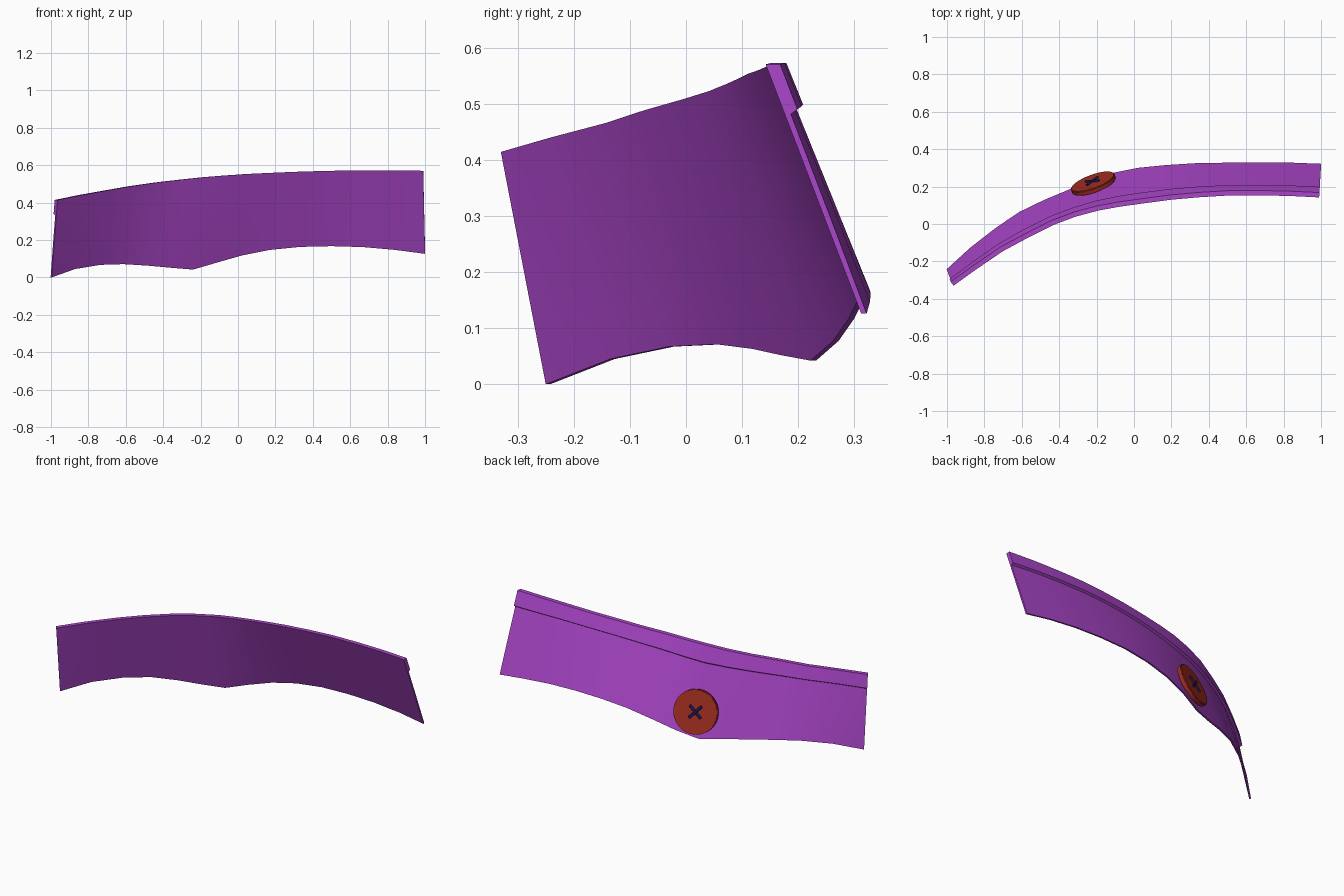
import bpy, bmesh, math
from mathutils import Vector, Matrix

if "Cube" in bpy.data.objects:
    bpy.data.objects.remove(bpy.data.objects["Cube"])


def material(name, rgb):
    m = bpy.data.materials.new(name)
    m.diffuse_color = (*rgb, 1)
    m.use_nodes = True
    m.node_tree.nodes["Principled BSDF"].inputs["Base Color"].default_value = m.diffuse_color
    return m


def finish(bm, name, mat, angle=30):
    bmesh.ops.recalc_face_normals(bm, faces=bm.faces)
    me = bpy.data.meshes.new(name)
    bm.to_mesh(me)
    bm.free()
    me.materials.append(mat)
    me.shade_smooth()
    me.set_sharp_from_angle(angle=math.radians(angle))
    ob = bpy.data.objects.new(name, me)
    bpy.context.collection.objects.link(ob)
    return ob


purple = material("purple", (0.40, 0.06, 0.58))
red = material("red", (0.34, 0.025, 0.015))
navy = material("navy", (0.01, 0.008, 0.10))

# Curved strip: top and bottom edge of the front face, left to right
columns = [
    ((-.965, -.330, .414), (-.996, -.250, .000)),
    ((-.840, -.240, .440), (-.870, -.135, .045)),
    ((-.700, -.145, .465), (-.735, -.030, .067)),
    ((-.570, -.075, .488), (-.610, .055, .071)),
    ((-.430, -.005, .508), (-.480, .118, .063)),
    ((-.310, .040, .522), (-.360, .168, .052)),
    ((-.190, .072, .535), (-.240, .222, .042)),
    ((-.080, .092, .544), (-.120, .262, .077)),
    ((.050, .110, .553), (.020, .290, .117)),
    ((.200, .130, .560), (.170, .305, .147)),
    ((.350, .143, .566), (.330, .315, .163)),
    ((.500, .152, .570), (.500, .318, .167)),
    ((.670, .153, .572), (.670, .319, .162)),
    ((.830, .150, .572), (.840, .318, .147)),
    ((.990, .142, .570), (1.00, .312, .126)),
]
# Cross-section: (fraction down the strip, distance behind the front face),
# thick band along the top edge, thin panel below
section = [(0, 0), (0, .026), (.18, .026), (.20, .011), (.6, .011), (1, .01), (1, 0), (.6, 0)]

bm = bmesh.new()
rings = []
for i, (t, b) in enumerate(columns):
    t, b = Vector(t), Vector(b)
    a = Vector(columns[max(i - 1, 0)][0])
    c = Vector(columns[min(i + 1, len(columns) - 1)][0])
    n = Vector((a.y - c.y, c.x - a.x, 0)).normalized()
    rings.append([bm.verts.new(t.lerp(b, f) + n * d) for f, d in section])
k = len(section)
for r, s in zip(rings, rings[1:]):
    for j in range(k):
        bm.faces.new((r[j], s[j], s[(j + 1) % k], r[(j + 1) % k]))
bm.faces.new(rings[0])
bm.faces.new(rings[-1])
finish(bm, "banded_strip", purple, 35)

# Button on the back face
normal = Vector((-.33, .90, .30)).normalized()
frame = Matrix.Translation((-.217, .216, .19)) @ normal.to_track_quat('Z', 'Y').to_matrix().to_4x4()
bm = bmesh.new()
bmesh.ops.create_cone(bm, cap_ends=True, segments=32, radius1=.124, radius2=.124, depth=.026)
rim = [e for e in bm.edges if abs(e.verts[0].co.z - e.verts[1].co.z) < 1e-5]
bmesh.ops.bevel(bm, geom=rim, offset=.004, segments=2, affect='EDGES')
finish(bm, "button", red).matrix_world = frame

# Crossed stitches and the stem that holds the button to the strip
bm = bmesh.new()
for ang in (45, -45):
    rot = Matrix.Rotation(math.radians(ang), 4, 'Z') @ Matrix.Rotation(math.radians(90), 4, 'Y')
    bmesh.ops.create_cone(bm, cap_ends=True, segments=8, radius1=.008, radius2=.008, depth=.095,
                          matrix=Matrix.Translation((0, 0, .014)) @ rot)
bmesh.ops.create_cone(bm, cap_ends=True, segments=8, radius1=.02, radius2=.02, depth=.02,
                      matrix=Matrix.Translation((0, 0, -.02)))
finish(bm, "button_thread", navy, 50).matrix_world = frame
